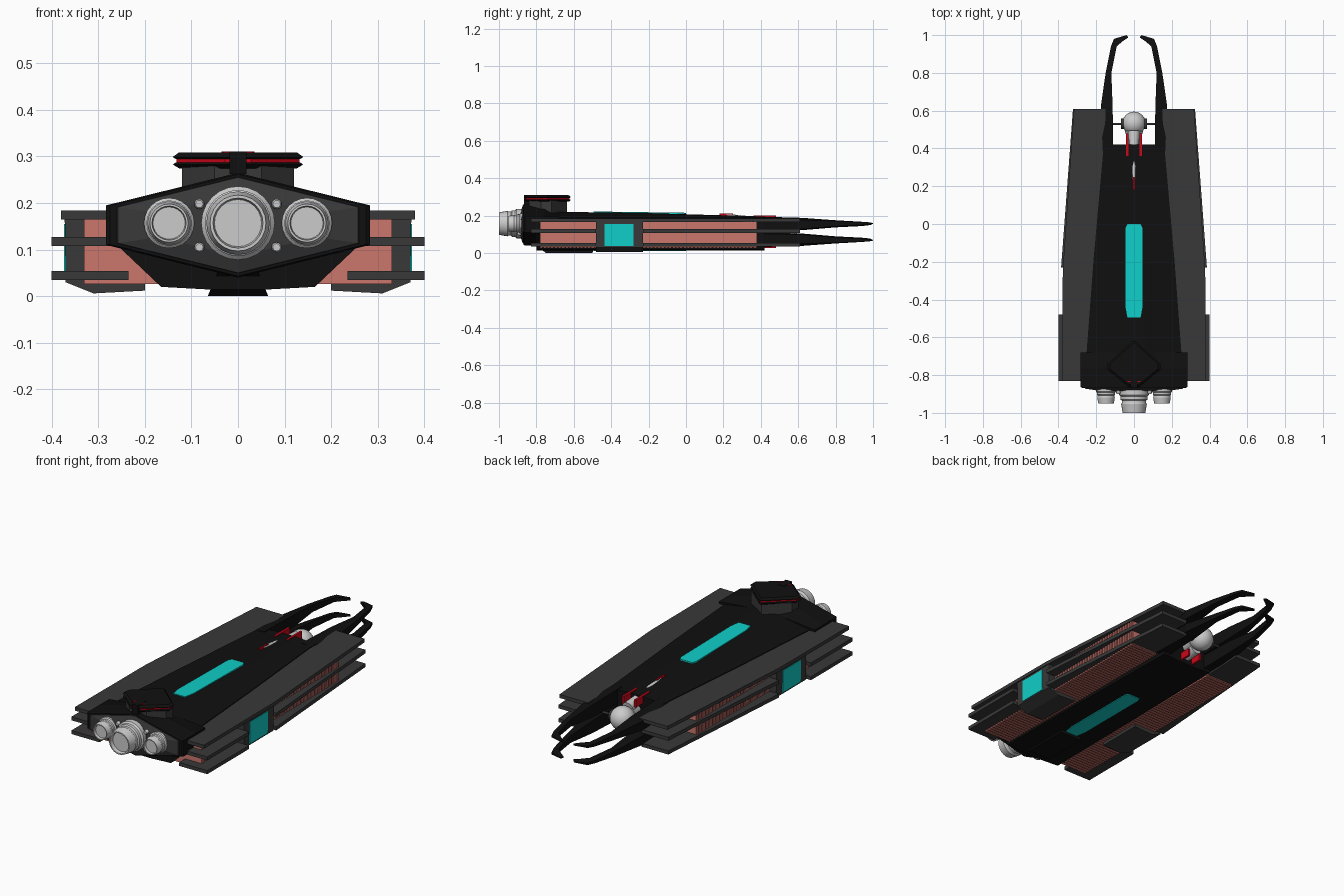
import bpy, bmesh, math
from mathutils import Vector, Matrix

if "Cube" in bpy.data.objects:
    bpy.data.objects.remove(bpy.data.objects["Cube"])

def mat(name, c):
    m = bpy.data.materials.new(name)
    m.diffuse_color = (*c, 1)
    m.use_nodes = True
    m.node_tree.nodes["Principled BSDF"].inputs["Base Color"].default_value = m.diffuse_color
    return m

BLACK = mat("black", (.005, .005, .005))
DARK = mat("dark_grey", (.04, .04, .04))
PINK = mat("radiator_pink", (.6, .18, .15))
CYAN = mat("cyan_glow", (.005, .62, .58))
RED = mat("red_trim", (.6, .002, .01))

def finish(name, bm, m=None, mirror="", smooth=False):
    """Turn a bmesh into an object; mirror 'x' about x=0, 'z' about mid height."""
    for ax in mirror:
        d = bmesh.ops.duplicate(bm, geom=bm.verts[:] + bm.edges[:] + bm.faces[:])
        for v in [g for g in d["geom"] if isinstance(g, bmesh.types.BMVert)]:
            if ax == "x":
                v.co.x *= -1
            else:
                v.co.z = .226 - v.co.z
    bmesh.ops.recalc_face_normals(bm, faces=bm.faces[:])
    me = bpy.data.meshes.new(name)
    bm.to_mesh(me)
    bm.free()
    ob = bpy.data.objects.new(name, me)
    bpy.context.collection.objects.link(ob)
    if m:
        me.materials.append(m)
    if smooth:
        bpy.ops.object.select_all(action='DESELECT')
        ob.select_set(True)
        bpy.context.view_layer.objects.active = ob
        bpy.ops.object.shade_smooth_by_angle(angle=math.radians(35))
    return ob

def loft(name, sections, m=None, mirror=""):
    """Skin a row of equal-length point rings and cap the ends."""
    bm = bmesh.new()
    rings = [[bm.verts.new(p) for p in s] for s in sections]
    n = len(rings[0])
    for a, b in zip(rings, rings[1:]):
        for i in range(n):
            j = (i + 1) % n
            bm.faces.new((a[i], a[j], b[j], b[i]))
    bm.faces.new(rings[0])
    bm.faces.new(rings[-1])
    return finish(name, bm, m, mirror)

def plate(name, pts, z0, z1, m=None, mirror=""):
    return loft(name, [[(x, y, z) for x, y in pts] for z in (z0, z1)], m, mirror)

def boxes(name, spans, m=None, mirror=""):
    bm = bmesh.new()
    for x0, x1, y0, y1, z0, z1 in spans:
        bmesh.ops.create_cube(bm, size=1, matrix=Matrix.Translation(
            ((x0 + x1) / 2, (y0 + y1) / 2, (z0 + z1) / 2)) @ Matrix.Diagonal((x1 - x0, y1 - y0, z1 - z0, 1)))
    return finish(name, bm, m, mirror)

def lathe(name, profile, x, z, m=None, mirror="", seg=24):
    """Spin (radius, y) points about a y-parallel axis."""
    bm = bmesh.new()
    vs = [bm.verts.new((x + r, y, z)) for r, y in profile]
    es = [bm.edges.new(e) for e in zip(vs, vs[1:])]
    bmesh.ops.spin(bm, geom=vs + es, cent=(x, 0, z), axis=(0, 1, 0), angle=2 * math.pi, steps=seg)
    bmesh.ops.remove_doubles(bm, verts=bm.verts[:], dist=1e-5)
    return finish(name, bm, m, mirror, True)

# Central hull
def hull_ring(y, w, wb, zt):
    half = [(.055, zt), (w, .188), (w, .11), (wb, .02), (.055, .014)]
    return [(x, y, z) for x, z in half] + [(-x, y, z) for x, z in reversed(half)]

loft("hull", [hull_ring(-.8, .26, .165, .222), hull_ring(-.2, .215, .16, .213),
              hull_ring(.42, .16, .15, .195)], BLACK)
loft("keel", [[(-.04, y0, .06), (.04, y0, .06), (.065, y, 0), (-.065, y, 0)]
              for y0, y in ((-.82, -.75), (-.48, -.5))], BLACK)

# Four forward prongs
prong = [(.38, .11, .165, .116, .195, .188), (.62, .113, .176, .122, .188, .176),
         (.80, .12, .15, .137, .175, .171), (.94, .092, .122, .144, .167, .165),
         (.98, .06, .106, .147, .165, .164), (1.0, .03, .04, .15, .16, .16)]
loft("prongs", [[(xi, y - (.012 if y > .97 else 0), z0), (xo, y, z0 + .006), (xo, y, zo),
                 (xi, y - (.012 if y > .97 else 0), zi)]
                for y, xi, xo, z0, zi, zo in prong], BLACK, "xz")

# Cyan strips on the top and belly
strip = [(-.045, -.44), (-.035, -.495), (.035, -.495), (.045, -.44),
         (.045, -.02), (.035, 0), (-.035, 0), (-.045, -.02)]
loft("top_light_strip", [[(x, y, .213 - y * .014 + d) for x, y in strip] for d in (-.02, .002)], CYAN)
plate("belly_light_strip", strip, .01, .03, CYAN)

# Layered side wings
plate("upper_wings", [(.15, .61), (.318, .61), (.377, -.24), (.38, -.83), (.2, -.83)],
      .165, .184, DARK, "x")
for nm, z0, xin in (("middle", .108, .15), ("lower", .035, .235)):
    plate(nm + "_front_wings", [(.165, .61), (.323, .61), (.386, -.23), (.2, -.23)],
          z0, z0 + .019, DARK, "x")
    plate(nm + "_rear_wings", [(xin, -.48), (.40, -.48), (.40, -.83), (xin, -.83)],
          z0, z0 + .019, DARK, "x")

# Ribbed radiators between the wings
ribs = [(.168, .326, -.78, .38, .03, .166)]
for i in range(59):
    y = -.78 + i * .0197
    ribs.append((.168, .331, y, y + .011, .026, .166))
boxes("radiators", ribs, PINK, "x")

# Side window bays
bay = [(.2, .012), (.31, .006), (.37, .03), (.372, .165), (.36, .184), (.2, .184)]
loft("window_bays", [[(x, y, z) for x, z in bay] for y in (-.48, -.23)], DARK, "x")
boxes("side_windows", [(.34, .374, -.435, -.28, .037, .155)], CYAN, "x")

# Rear engine block with inset face
def hexagon(y, s=1, top=.265):
    return [(x * s, y, .153 + (z - .153) * s) for x, z in
            ((0, top), (.283, .195), (.283, .11), (0, .04), (-.283, .11), (-.283, .195))]

loft("engine_block", [hexagon(-.68, 1, .222), hexagon(-.76), hexagon(-.862), hexagon(-.868, .97)], BLACK)
loft("engine_face", [hexagon(-.86, .93), hexagon(-.872, .91), hexagon(-.885, .6)], DARK)

# Engines
def engine(name, r, x, y0, y1, mirror=""):
    L = y1 - y0
    prof = [(.8, 0), (1, .1), (1, .3), (.9, .36), (.9, .48), (.82, .52), (.82, .62),
            (.86, .66), (.76, 1), (.68, 1), (.64, .85), (0, .85)]
    lathe(name, [(a * r, y0 + b * L) for a, b in prof], x, .157, None, mirror)

engine("main_engine", .079, 0, -.865, -1.0)
engine("side_engines", .054, .148, -.86, -.95, "x")
for z in (.105, .198):
    lathe("small_thrusters", [(.011, -.86), (.011, -.895), (.008, -.9), (0, -.9)], .083, z, None, "x", 12)

# Bridge tower
def deck(s):
    return [(x * s, -.74 + (y + .74) * s) for x, y in
            ((-.03, -.862), (.03, -.862), (.14, -.77), (.14, -.74), (0, -.615), (-.14, -.74), (-.14, -.77))]

plate("bridge_support", [(-.05, -.84), (.05, -.84), (.12, -.775), (.12, -.72), (0, -.635),
                         (-.12, -.72), (-.12, -.775)], .18, .28, DARK)
for nm, layers in (("lower_deck", ((.9, .274), (1, .283), (.95, .287))),
                   ("upper_deck", ((.95, .294), (1, .299), (.9, .309)))):
    loft(nm, [[(x, y, z) for x, y in deck(s)] for s, z in layers], BLACK)
plate("bridge_red_band", deck(.94), .286, .295, RED)
boxes("bridge_prow", [(-.018, .018, -.866, -.8, .262, .311)], BLACK)
boxes("bridge_red_slits", [(.015, .035, -.836, -.83, .305, .311)], RED, "x")

# Nose sphere with band, cross strut and spikes
bm = bmesh.new()
bmesh.ops.create_uvsphere(bm, u_segments=24, v_segments=14, radius=.062,
                          matrix=Matrix.Translation((0, .533, .113)))
finish("nose_sphere", bm, None, "", True)
lathe("sphere_cap", [(.03, .42), (.042, .47), (.048, .49), (.04, .5)], 0, .113)
bm = bmesh.new()
for x, r in ((.062, .028), (.118, .006)):
    bmesh.ops.create_cone(bm, cap_ends=True, segments=16, radius1=r, radius2=r,
                          depth=2 * x + .012, matrix=Matrix.Translation((0, .53, .113)) @
                          Matrix.Rotation(math.pi / 2, 4, 'Y'))
finish("sphere_strut", bm, DARK, "", True)
bm = bmesh.new()
a, b = Vector((0, .49, .15)), Vector((0, .2, .208))
bmesh.ops.create_cone(bm, cap_ends=True, segments=12, radius1=.032, radius2=.003, depth=(b - a).length,
                      matrix=Matrix.Translation((a + b) / 2) @ (b - a).to_track_quat('Z', 'Y').to_matrix().to_4x4())
finish("nose_spikes", bm, None, "z", True)
boxes("nose_red_rails", [(.03, .042, .36, .48, .16, .2)], RED, "xz")
boxes("spike_red_lines", [(-.004, .004, .18, .25, .19, .211)], RED, "z")
